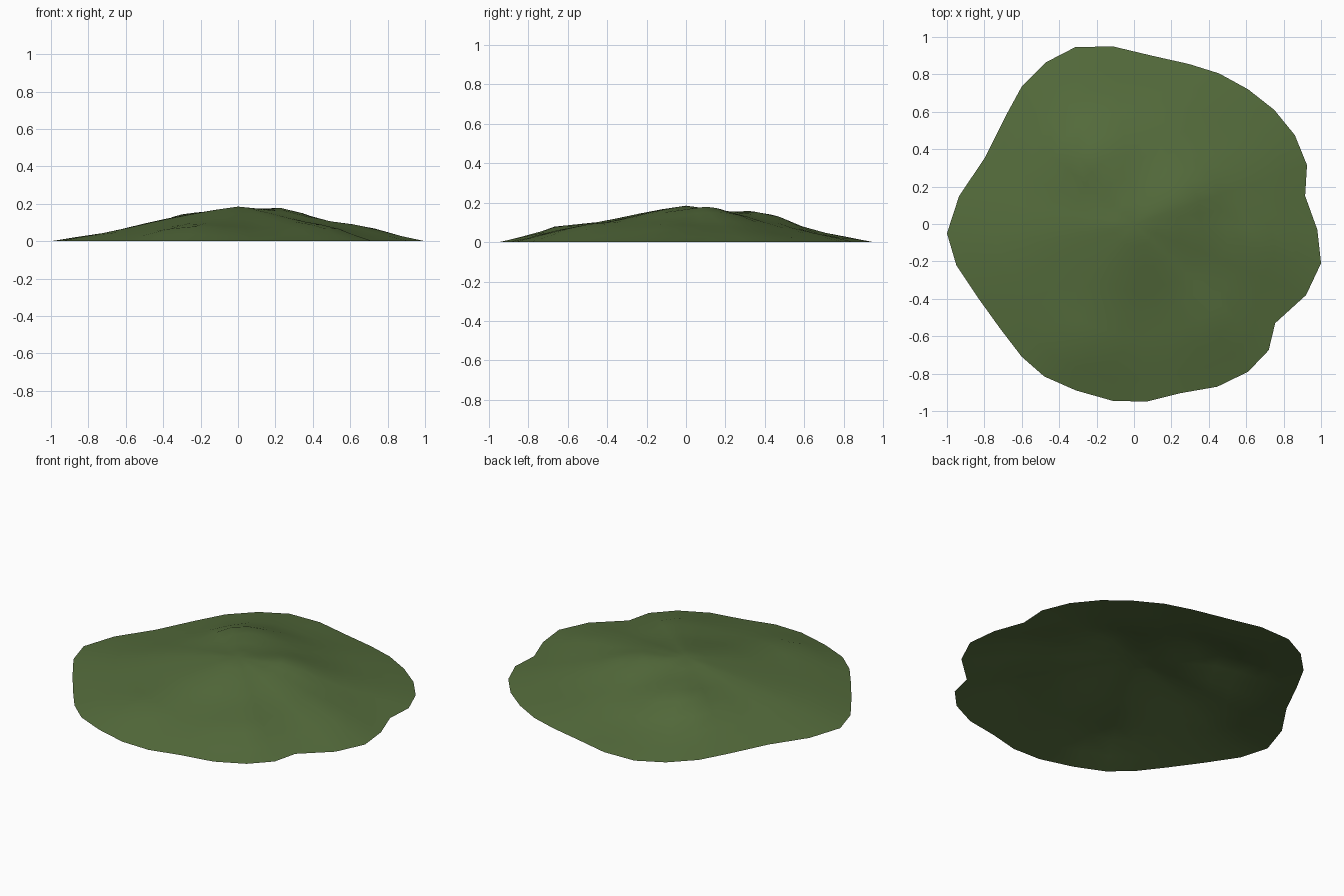
import bpy, bmesh, math

if "Cube" in bpy.data.objects:
    bpy.data.objects.remove(bpy.data.objects["Cube"])

# Rim of the mound, counter-clockwise seen from above
RIM = [(.98, -.03), (.915, .15), (.925, .315), (.86, .475), (.75, .61), (.61, .72),
       (.455, .805), (.295, .855), (.095, .90), (-.115, .95), (-.315, .945), (-.47, .865),
       (-.60, .735), (-.69, .57), (-.80, .35), (-.935, .15), (-1, -.05), (-.95, -.22),
       (-.83, -.40), (-.715, -.56), (-.60, -.71), (-.48, -.815), (-.31, -.89), (-.115, -.945),
       (.065, -.95), (.245, -.905), (.445, -.87), (.61, -.79), (.72, -.675), (.755, -.53),
       (.92, -.38), (1, -.21)]
RINGS = 8
PEAK = 0.185

# Soft bumps and dips: x, y, height, radius
BUMPS = [(.26, .12, .034, .17), (-.30, .36, .040, .17), (-.12, .42, .022, .14),
         (-.25, -.68, .028, .17), (.45, -.55, .020, .18), (.68, -.05, .018, .16),
         (-.72, .05, -.016, .22), (-.05, .72, -.014, .18), (.1, -.45, -.012, .16),
         (.45, .5, -.012, .2)]


def height(x, y, t):
    z = PEAK * (1 - t ** 1.12)
    fade = min(1, (1 - t) * 5) * min(1, t * 4)
    for bx, by, h, r in BUMPS:
        z += fade * h * math.exp(-((x - bx) ** 2 + (y - by) ** 2) / (r * r))
    return max(z, 0)


# Open shell: rings from the rim up to the peak
bm = bmesh.new()
rings = []
for k in range(RINGS):
    t = 1 - k / RINGS
    rings.append([bm.verts.new((x * t, y * t, height(x * t, y * t, t))) for x, y in RIM])
top = bm.verts.new((0, 0, PEAK))
n = len(RIM)
for i in range(n):
    j = (i + 1) % n
    for a, b in zip(rings, rings[1:]):
        bm.faces.new((a[i], a[j], b[j], b[i]))
    bm.faces.new((rings[-1][i], rings[-1][j], top))
for f in bm.faces:
    f.smooth = True
mesh = bpy.data.meshes.new("grass_mound")
bm.to_mesh(mesh)
bm.free()
mound = bpy.data.objects.new("grass_mound", mesh)
bpy.context.collection.objects.link(mound)

# Grass green
mat = bpy.data.materials.new("grass")
mat.diffuse_color = (0.09, 0.15, 0.045, 1)
mat.use_nodes = True
mat.node_tree.nodes["Principled BSDF"].inputs["Base Color"].default_value = mat.diffuse_color
mesh.materials.append(mat)
